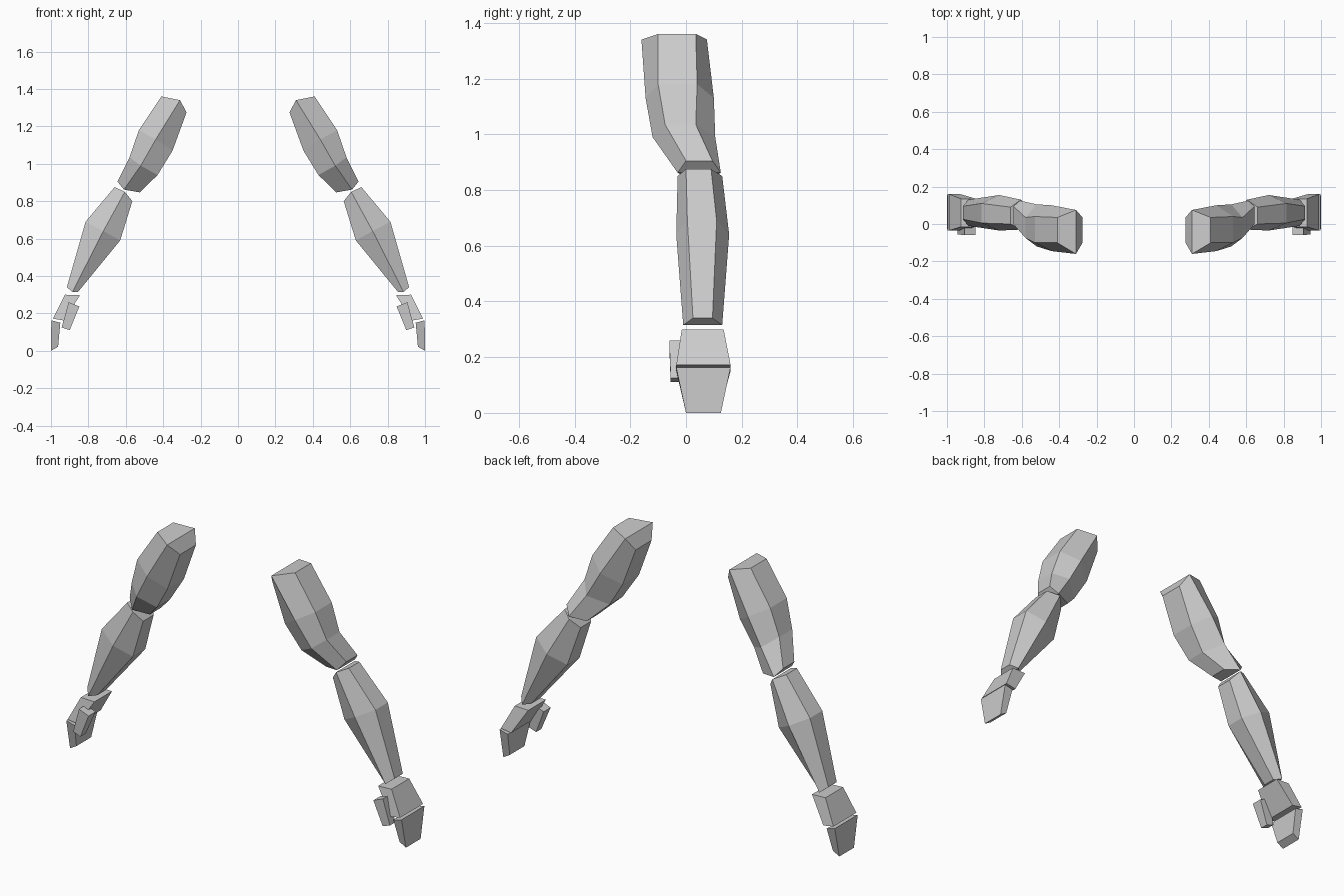
import bpy
import bmesh

default_cube = bpy.data.objects.get("Cube")
if default_cube:
    bpy.data.objects.remove(default_cube, do_unlink=True)

grey = bpy.data.materials.new("plain grey")
grey.use_nodes = True
colour = (0.6, 0.6, 0.6, 1)
grey.diffuse_color = colour
grey.node_tree.nodes["Principled BSDF"].inputs["Base Color"].default_value = colour


def limb_ring(outer, middle, inner, depth):
    """Six-sided ring: flat outer and inner sides, ridges at front and back."""
    front, side_front, side_back, back = depth
    return [(middle[0], front, middle[1]),
            (outer[0], side_front, outer[1]),
            (outer[0], side_back, outer[1]),
            (middle[0], back, middle[1]),
            (inner[0], side_back, inner[1]),
            (inner[0], side_front, inner[1])]


def slab_ring(inner, outer, front, back):
    """Four-sided ring for the hand pieces."""
    return [(inner[0], front, inner[1]), (outer[0], front, outer[1]),
            (outer[0], back, outer[1]), (inner[0], back, inner[1])]


def loft(name, rings, side):
    """Skin a stack of rings into one flat-shaded part; side mirrors x."""
    bm = bmesh.new()
    loops = [[bm.verts.new((side * x, y, z)) for x, y, z in ring] for ring in rings]
    count = len(loops[0])
    for low, high in zip(loops, loops[1:]):
        for i in range(count):
            j = (i + 1) % count
            bm.faces.new((low[i], low[j], high[j], high[i]))
    # End caps, folded along the front-to-back ridge on the limbs
    for loop in (loops[0], loops[-1]):
        bm.faces.new(loop[:4])
        if count > 4:
            bm.faces.new(loop[3:] + loop[:1])
    bmesh.ops.recalc_face_normals(bm, faces=bm.faces)
    mesh = bpy.data.meshes.new(name)
    bm.to_mesh(mesh)
    bm.free()
    mesh.materials.append(grey)
    part = bpy.data.objects.new(name, mesh)
    bpy.context.collection.objects.link(part)


# Upper arm, from shoulder to elbow
upper_arm = [
    limb_ring((0.41, 1.36), (0.31, 1.34), (0.275, 1.275), (-0.16, -0.1, 0.035, 0.075)),
    limb_ring((0.53, 1.18), (0.44, 1.13), (0.35, 1.07), (-0.145, -0.1, 0.04, 0.1)),
    limb_ring((0.58, 1.035), (0.52, 0.99), (0.43, 0.94), (-0.12, -0.075, 0.035, 0.105)),
    limb_ring((0.645, 0.905), (0.61, 0.862), (0.525, 0.847), (-0.03, 0, 0.095, 0.125)),
]

# Forearm, widest below the elbow and tapering to the wrist
forearm = [
    limb_ring((0.66, 0.875), (0.605, 0.85), (0.565, 0.8), (-0.03, 0, 0.09, 0.13)),
    limb_ring((0.815, 0.69), (0.72, 0.64), (0.63, 0.59), (-0.035, 0.005, 0.11, 0.155)),
    limb_ring((0.915, 0.34), (0.885, 0.315), (0.855, 0.315), (-0.01, 0.025, 0.095, 0.13)),
]

# Hand: palm, folded fingers and thumb
palm = [slab_ring((0.845, 0.297), (0.925, 0.3), -0.015, 0.135),
        slab_ring((0.93, 0.162), (0.99, 0.172), -0.035, 0.16)]
fingers = [slab_ring((0.95, 0.15), (0.998, 0.163), -0.035, 0.16),
           slab_ring((0.962, 0.022), (1, 0), 0, 0.125)]
thumb = [slab_ring((0.848, 0.237), (0.905, 0.26), -0.06, 0),
         slab_ring((0.9, 0.11), (0.943, 0.125), -0.055, -0.01)]

parts = {"upper_arm": upper_arm, "forearm": forearm, "palm": palm,
         "fingers": fingers, "thumb": thumb}
for prefix, side in (("left", 1), ("right", -1)):
    for label, rings in parts.items():
        loft(f"{prefix}_{label}", rings, side)
